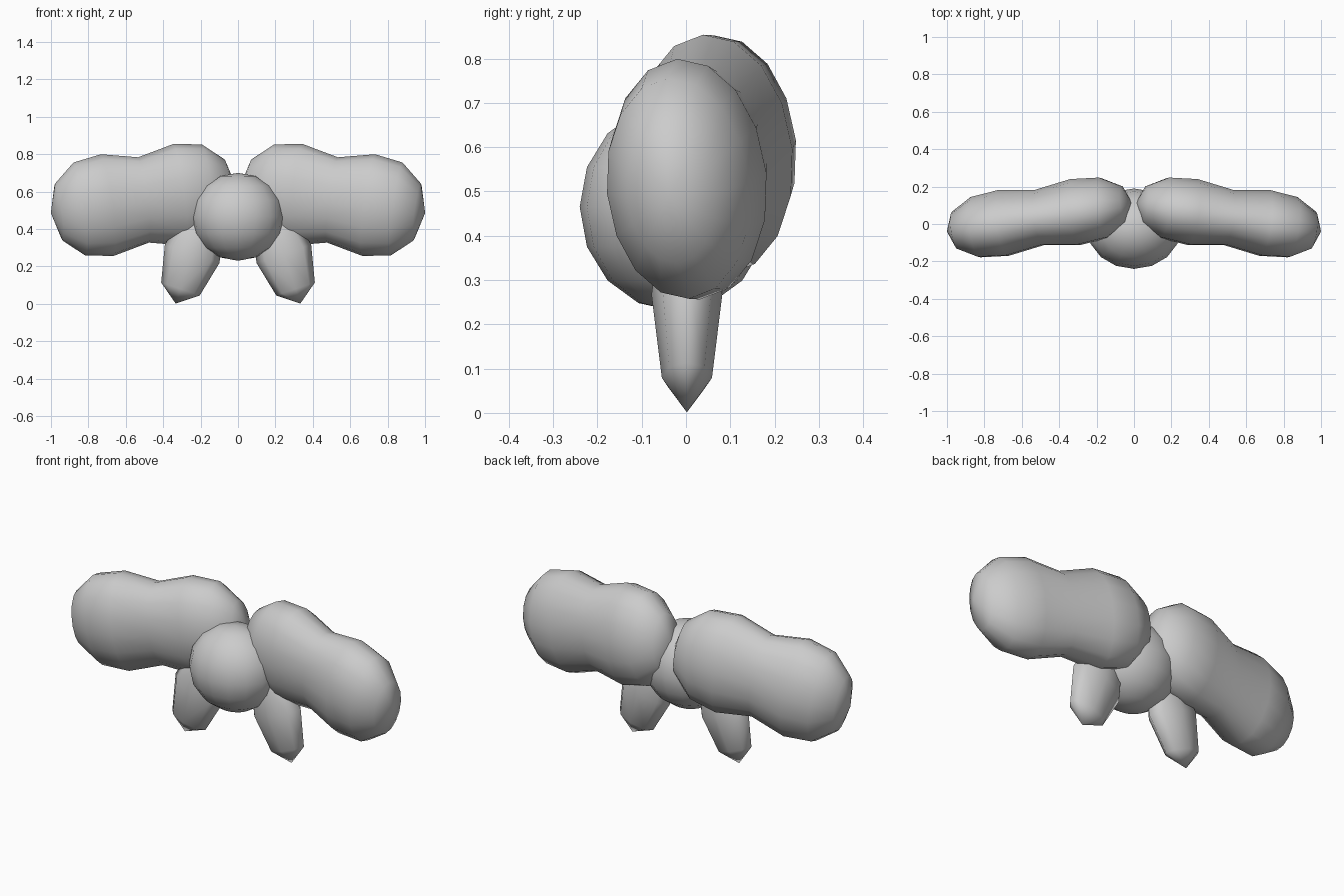
import bpy
import bmesh
import math
from mathutils import Matrix, Vector

cube = bpy.data.objects.get("Cube")
if cube:
    bpy.data.objects.remove(cube, do_unlink=True)

grey = bpy.data.materials.new("plain_grey")
grey.use_nodes = True
grey.diffuse_color = (0.6, 0.6, 0.6, 1)
grey.node_tree.nodes["Principled BSDF"].inputs["Base Color"].default_value = (0.6, 0.6, 0.6, 1)


def arc(rings):
    """Pole-to-pole half circle as (height, radius) pairs."""
    return [(math.cos(math.pi * i / rings), math.sin(math.pi * i / rings))
            for i in range(rings + 1)]


def spun(name, profile, sides, centre, axis, up, size, side=1):
    """Spin a profile about an axis; size = (along axis, along up, across)."""
    a = Vector(axis).normalized()
    u = Vector(up)
    u = (u - a * u.dot(a)).normalized()
    w = a.cross(u)
    bm = bmesh.new()
    rings = []
    for h, r in profile:
        count = sides if r > 0.001 else 1
        ring = []
        for i in range(count):
            t = 2 * math.pi * i / sides
            p = (Vector(centre) + a * (h * size[0])
                 + u * (r * math.cos(t) * size[1]) + w * (r * math.sin(t) * size[2]))
            ring.append(bm.verts.new((p.x * side, p.y, p.z)))
        rings.append(ring)
    for one, two in zip(rings, rings[1:]):
        for i in range(sides):
            j = (i + 1) % sides
            quad = [one[i % len(one)], one[j % len(one)], two[j % len(two)], two[i % len(two)]]
            bm.faces.new(list(dict.fromkeys(quad)))
    bmesh.ops.recalc_face_normals(bm, faces=bm.faces)
    for f in bm.faces:
        f.smooth = True
    mesh = bpy.data.meshes.new(name)
    bm.to_mesh(mesh)
    bm.free()
    mesh.materials.append(grey)
    obj = bpy.data.objects.new(name, mesh)
    bpy.context.collection.objects.link(obj)
    return obj


# Round body
spun("body", arc(8), 16, (0, -0.025, 0.465), (0, 0, 1), (0, 1, 0), (0.235, 0.215, 0.25))

# Pinched two-lobed wing profile, symmetric about its waist
half = [(0.506, 0), (0.462, 0.155), (0.35, 0.252), (0.197, 0.275)]
wing_profile = half + [(0, 0.231)] + [(-h, r) for h, r in reversed(half)]

for label, side in (("left", 1), ("right", -1)):
    spun(label + "_wing", wing_profile, 16, (0.505, 0.035, 0.555),
         (0.495, -0.075, -0.07), (0, -0.075, 1), (1, 1, 0.65), side)
    # Flattened, pointed leg splayed outward
    spun(label + "_leg", arc(4), 8, (0.245, 0.002, 0.267),
         (0.316, 0, -0.949), (1, 0, 0), (0.28, 0.154, 0.08), side)
